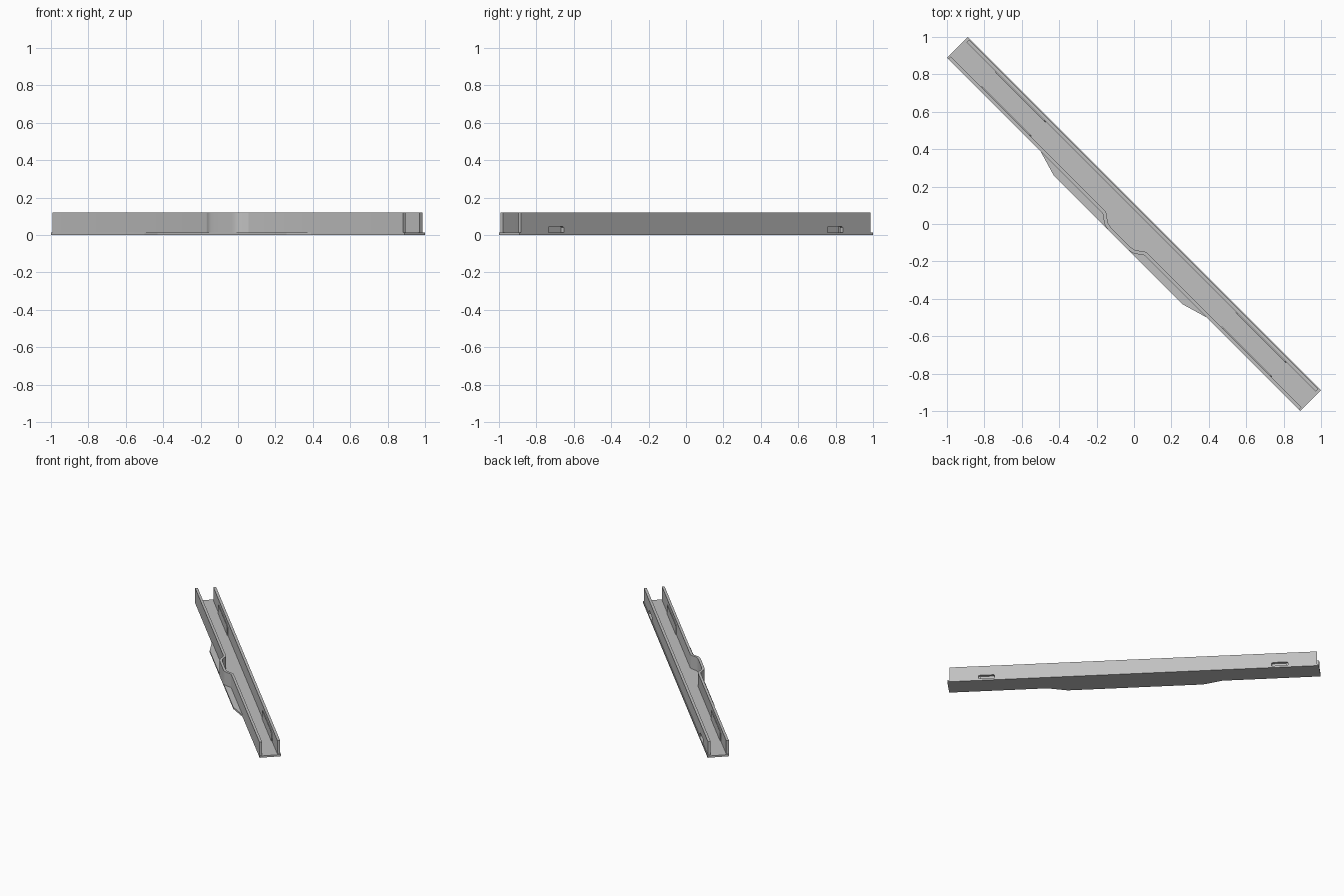
import bpy, bmesh, math
from mathutils import Matrix, Vector

if "Cube" in bpy.data.objects:
    bpy.data.objects.remove(bpy.data.objects["Cube"])

DECK_Z, TOP_Z = 0.014, 0.12
# Length runs along local x, width along local y; the whole piece is turned 45 degrees.
TURN = Matrix.Rotation(math.radians(-45), 4, 'Z')

grey = bpy.data.materials.new("concrete_grey")
grey.diffuse_color = (0.53, 0.53, 0.53, 1)
grey.use_nodes = True
grey.node_tree.nodes["Principled BSDF"].inputs["Base Color"].default_value = grey.diffuse_color


def prism(name, outline, offset, smooth=False):
    """Extrude a flat 3D outline by an offset vector."""
    bm = bmesh.new()
    face = bm.faces.new([bm.verts.new(p) for p in outline])
    new = bmesh.ops.extrude_face_region(bm, geom=[face])["geom"]
    bmesh.ops.translate(bm, vec=Vector(offset),
                        verts=[v for v in new if isinstance(v, bmesh.types.BMVert)])
    bmesh.ops.recalc_face_normals(bm, faces=bm.faces)
    bm.transform(TURN)
    me = bpy.data.meshes.new(name)
    bm.to_mesh(me)
    bm.free()
    me.materials.append(grey)
    ob = bpy.data.objects.new(name, me)
    bpy.context.collection.objects.link(ob)
    if smooth:
        bpy.context.view_layer.objects.active = ob
        ob.select_set(True)
        bpy.ops.object.shade_smooth_by_angle(angle=math.radians(30))
        ob.select_set(False)
    return ob


def mirrored(half):
    """Complete a left half outline with its mirror image."""
    return half + [(-x, y) for x, y in reversed(half)]


# Deck slab with the widened middle on the front side
front_edge = mirrored([(-1.336, -0.078), (-0.63, -0.078), (-0.487, -0.12)])
deck = front_edge + [(1.336, 0.078), (-1.336, 0.078)]
prism("deck", [(x, y, 0) for x, y in deck], (0, 0, DECK_Z))

# Front parapet with the rounded refuge bay
outer = mirrored([(-1.326, -0.078), (-0.162, -0.078), (-0.153, -0.081), (-0.122, -0.105),
                  (-0.105, -0.114), (-0.085, -0.119), (-0.06, -0.12)])
inner = mirrored([(-1.326, -0.059), (-0.157, -0.059), (-0.143, -0.064), (-0.11, -0.09),
                  (-0.097, -0.096), (-0.08, -0.1), (-0.06, -0.101)])
path = outer + inner[::-1]
prism("front_parapet", [(x, y, DECK_Z) for x, y in path], (0, 0, TOP_Z - DECK_Z), True)

# Back parapet with two drain openings at its foot
half = [(-1.321, TOP_Z), (-1.321, DECK_Z), (-1.113, DECK_Z), (-1.113, 0.039), (-1.107, 0.045),
        (-1.003, 0.045), (-0.997, 0.039), (-0.997, DECK_Z)]
prism("back_parapet", [(x, 0.053, z) for x, z in mirrored(half)], (0, 0.02, 0))

# Thin panels on the inner faces of both parapets
for side, y, depth in (("front", -0.059, 0.005), ("back", 0.053, -0.005)):
    for end, cx in (("left", -0.91), ("right", 0.91)):
        outline = [(-0.19, DECK_Z), (0.19, DECK_Z), (0.19, 0.075),
                   (0.18, 0.085), (-0.18, 0.085), (-0.19, 0.075)]
        prism(f"{side}_{end}_panel", [(cx + x, y, z) for x, z in outline], (0, depth, 0))
